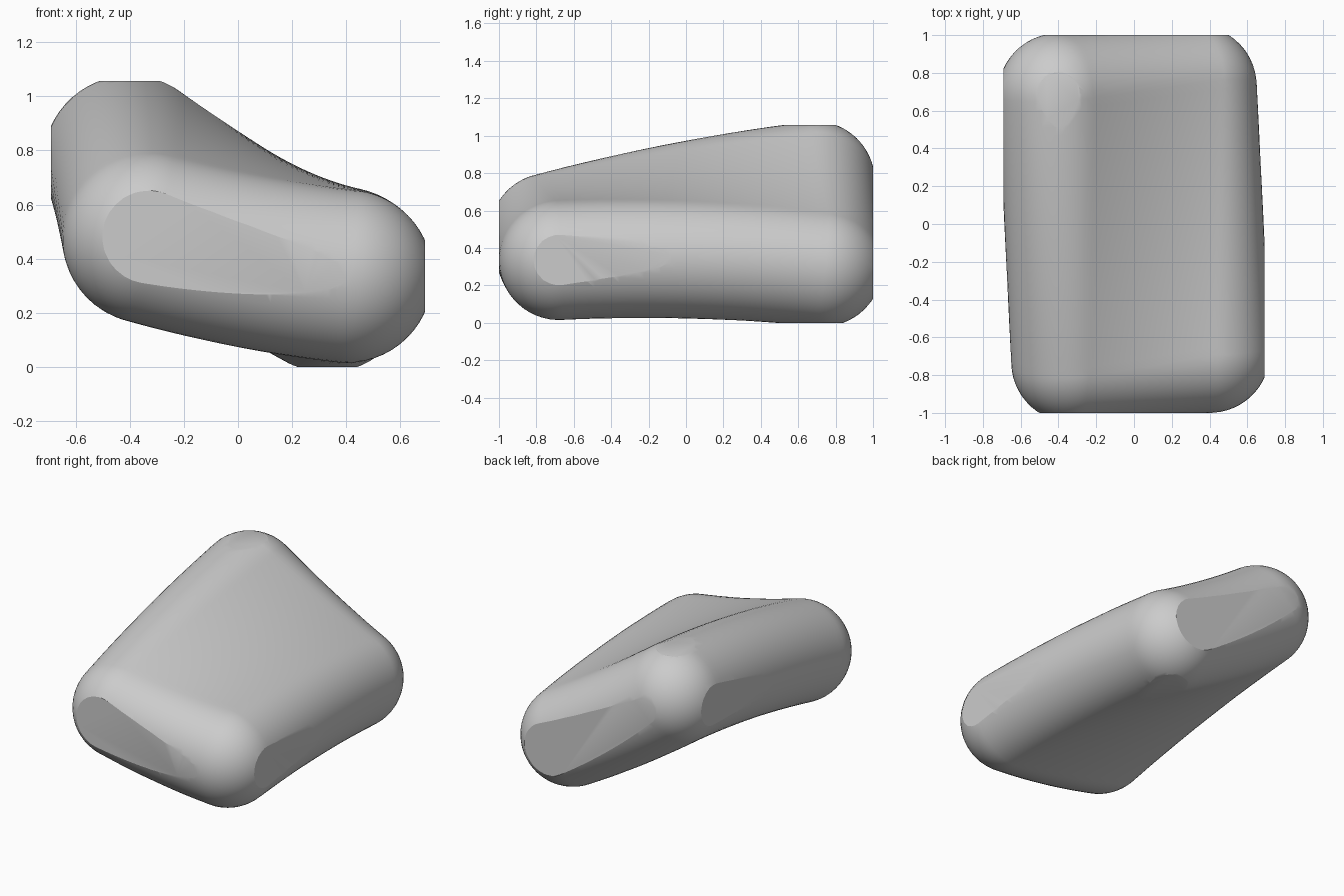
import bpy, bmesh, math
from mathutils import Vector

cube = bpy.data.objects.get("Cube")
if cube:
    bpy.data.objects.remove(cube, do_unlink=True)

RADIUS = 0.32
STEPS, FAN, ARC = 32, 14, 28
FRONT_LEFT, FRONT_RIGHT = Vector((-0.33, -0.73, 0.48)), Vector((0.40, -0.68, 0.335))
BACK_LEFT, BACK_RIGHT = Vector((-0.40, 0.69, 0.757)), Vector((0.33, 0.73, 0.30))


def patch(u, v):
    """Gently twisted sheet through the middle of the pillow."""
    p = FRONT_LEFT.lerp(FRONT_RIGHT, u).lerp(BACK_LEFT.lerp(BACK_RIGHT, u), v)
    p.z += 0.1 * v * (1 - v) - 0.06 * u * (1 - u)
    return p


def frame(u, v):
    e = 0.001
    du = (patch(u + e, v) - patch(u - e, v)).normalized()
    dv = (patch(u, v + e) - patch(u, v - e)).normalized()
    return du, dv, du.cross(dv).normalized()


def grid_faces(bm, rows):
    for a, b in zip(rows, rows[1:]):
        for i in range(len(a) - 1):
            bm.faces.new((a[i], a[i + 1], b[i + 1], b[i]))


bm = bmesh.new()

# Upper and lower broad faces, offset from the sheet
for side in (1, -1):
    rows = []
    for j in range(STEPS + 1):
        row = []
        for i in range(STEPS + 1):
            u, v = i / STEPS, j / STEPS
            row.append(bm.verts.new(patch(u, v) + frame(u, v)[2] * RADIUS * side))
        rows.append(row)
    grid_faces(bm, rows)

# Rounded rim: walk the four edges, fanning around each corner
corners = [(0, 0), (1, 0), (1, 1), (0, 1)]


def outward(k, u, v):
    du, dv, n = frame(u, v)
    return (du.cross(n), dv.cross(n), n.cross(du), n.cross(dv))[k]


stations = []
for k in range(4):
    (u0, v0), (u1, v1) = corners[k], corners[(k + 1) % 4]
    for i in range(STEPS + 1):
        t = i / STEPS
        u, v = u0 + (u1 - u0) * t, v0 + (v1 - v0) * t
        stations.append((u, v, outward(k, u, v)))
    a, b = outward(k, u1, v1), outward((k + 1) % 4, u1, v1)
    for i in range(1, FAN):
        stations.append((u1, v1, a.slerp(b, i / FAN)))
stations.append(stations[0])

rows = []
for u, v, out in stations:
    n = frame(u, v)[2]
    row = []
    for i in range(ARC + 1):
        angle = math.pi * (i / ARC - 0.5)
        row.append(bm.verts.new(patch(u, v) + RADIUS * (out * math.cos(angle) + n * math.sin(angle))))
    rows.append(row)
grid_faces(bm, rows)
bmesh.ops.remove_doubles(bm, verts=bm.verts, dist=0.0005)
bmesh.ops.recalc_face_normals(bm, faces=bm.faces)

# Flat facets where the pillow is trimmed by its bounding box
for point, normal in [((0.69, 0, 0), (1, 0, 0)), ((-0.69, 0, 0), (-1, 0, 0)),
                      ((0, 1, 0), (0, 1, 0)), ((0, -1, 0), (0, -1, 0)),
                      ((0, 0, 1.056), (0, 0, 1)), ((0, 0, 0), (0, 0, -1))]:
    bmesh.ops.bisect_plane(bm, geom=bm.verts[:] + bm.edges[:] + bm.faces[:],
                           plane_co=point, plane_no=normal, clear_outer=True)
    rim = [e for e in bm.edges if e.is_boundary]
    if rim:
        bmesh.ops.holes_fill(bm, edges=rim, sides=0)
bmesh.ops.recalc_face_normals(bm, faces=bm.faces)

mesh = bpy.data.meshes.new("pillow_body")
bm.to_mesh(mesh)
bm.free()
body = bpy.data.objects.new("pillow_body", mesh)
bpy.context.collection.objects.link(body)

# Plain grey
grey = bpy.data.materials.new("plain_grey")
grey.use_nodes = True
color = (0.6, 0.6, 0.6, 1)
grey.diffuse_color = color
grey.node_tree.nodes["Principled BSDF"].inputs["Base Color"].default_value = color
mesh.materials.append(grey)

bpy.ops.object.select_all(action="DESELECT")
body.select_set(True)
bpy.context.view_layer.objects.active = body
bpy.ops.object.shade_smooth_by_angle(angle=math.radians(20))
